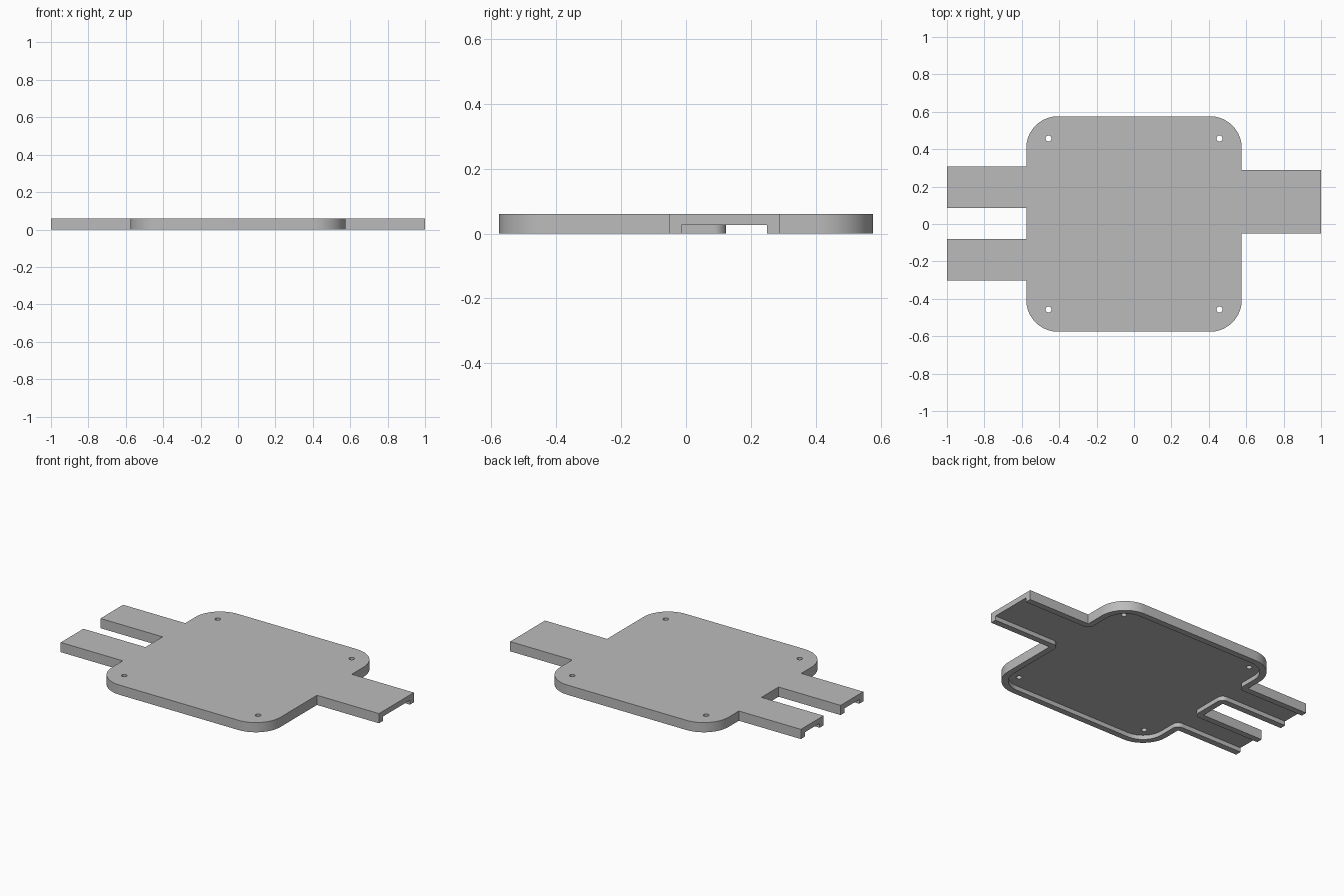
import bpy, bmesh, math
from mathutils import Vector

if "Cube" in bpy.data.objects:
    bpy.data.objects.remove(bpy.data.objects["Cube"], do_unlink=True)

HALF, RADIUS, WALL = 0.576, 0.17, 0.038
HEIGHT, CAVITY = 0.06, 0.027
LEFT_ARM = (-0.052, 0.288)                    # y range of the single wide arm
RIGHT_ARMS = ((0.086, 0.307), (-0.302, -0.081))  # y ranges of the twin arms


def fillet(corners, steps=20):
    """Turn (x, y, radius) corners into an outline with rounded corners."""
    pts = []
    for i, (x, y, r) in enumerate(corners):
        p = Vector((x, y))
        if r <= 0:
            pts.append(p)
            continue
        a = (Vector(corners[i - 1][:2]) - p).normalized()
        b = (Vector(corners[(i + 1) % len(corners)][:2]) - p).normalized()
        centre = p + (a + b) * r              # all corners are square
        for k in range(steps + 1):
            t = k / steps * math.pi / 2
            pts.append(centre - b * r * math.cos(t) - a * r * math.sin(t))
    return pts


def outline(inset, reach):
    """Body with three arms, every wall moved inward by inset."""
    h, r = HALF - inset, RADIUS - inset
    corners = [(-h, -h, r), (h, -h, r)]
    low, high = LEFT_ARM[0] + inset, LEFT_ARM[1] - inset
    corners += [(h, low, inset), (reach, low, 0), (reach, high, 0), (h, high, inset)]
    corners += [(h, h, r), (-h, h, r)]
    for low, high in RIGHT_ARMS:
        low, high = low + inset, high - inset
        corners += [(-h, high, inset), (-reach, high, 0), (-reach, low, 0), (-h, low, inset)]
    return fillet(corners)


def prism(name, pts, z0, z1):
    bm = bmesh.new()
    face = bm.faces.new([bm.verts.new((p.x, p.y, z0)) for p in pts])
    top = bmesh.ops.extrude_face_region(bm, geom=[face])["geom"]
    bmesh.ops.translate(bm, vec=(0, 0, z1 - z0),
                        verts=[v for v in top if isinstance(v, bmesh.types.BMVert)])
    bmesh.ops.recalc_face_normals(bm, faces=bm.faces)
    mesh = bpy.data.meshes.new(name)
    bm.to_mesh(mesh)
    bm.free()
    obj = bpy.data.objects.new(name, mesh)
    bpy.context.collection.objects.link(obj)
    return obj


# Solid cover, then the hollow underside and the four screw holes
cover = prism("cover_plate", outline(0, 1), 0, HEIGHT)
cutters = [prism("cavity_cutter", outline(WALL, 1.1), -0.1, CAVITY)]
for sx in (-1, 1):
    for sy in (-1, 1):
        ring = [Vector((sx * 0.457 + 0.016 * math.cos(k * math.tau / 32),
                        sy * 0.457 + 0.016 * math.sin(k * math.tau / 32)))
                for k in range(32)]
        cutters.append(prism("hole_cutter", ring, -0.1, 0.1))

bpy.ops.object.select_all(action="DESELECT")
bpy.context.view_layer.objects.active = cover
cover.select_set(True)
for cutter in cutters:
    cutter.hide_render = True
    mod = cover.modifiers.new("cut", "BOOLEAN")
    mod.operation, mod.solver, mod.object = "DIFFERENCE", "EXACT", cutter
    bpy.ops.object.modifier_apply(modifier=mod.name)
    bpy.data.objects.remove(cutter, do_unlink=True)

bpy.ops.object.shade_smooth_by_angle(angle=math.radians(30))

# Grey plastic
grey = bpy.data.materials.new("grey_plastic")
grey.use_nodes = True
colour = (0.5, 0.5, 0.5, 1)
grey.diffuse_color = colour
grey.node_tree.nodes["Principled BSDF"].inputs["Base Color"].default_value = colour
cover.data.materials.clear()
cover.data.materials.append(grey)
